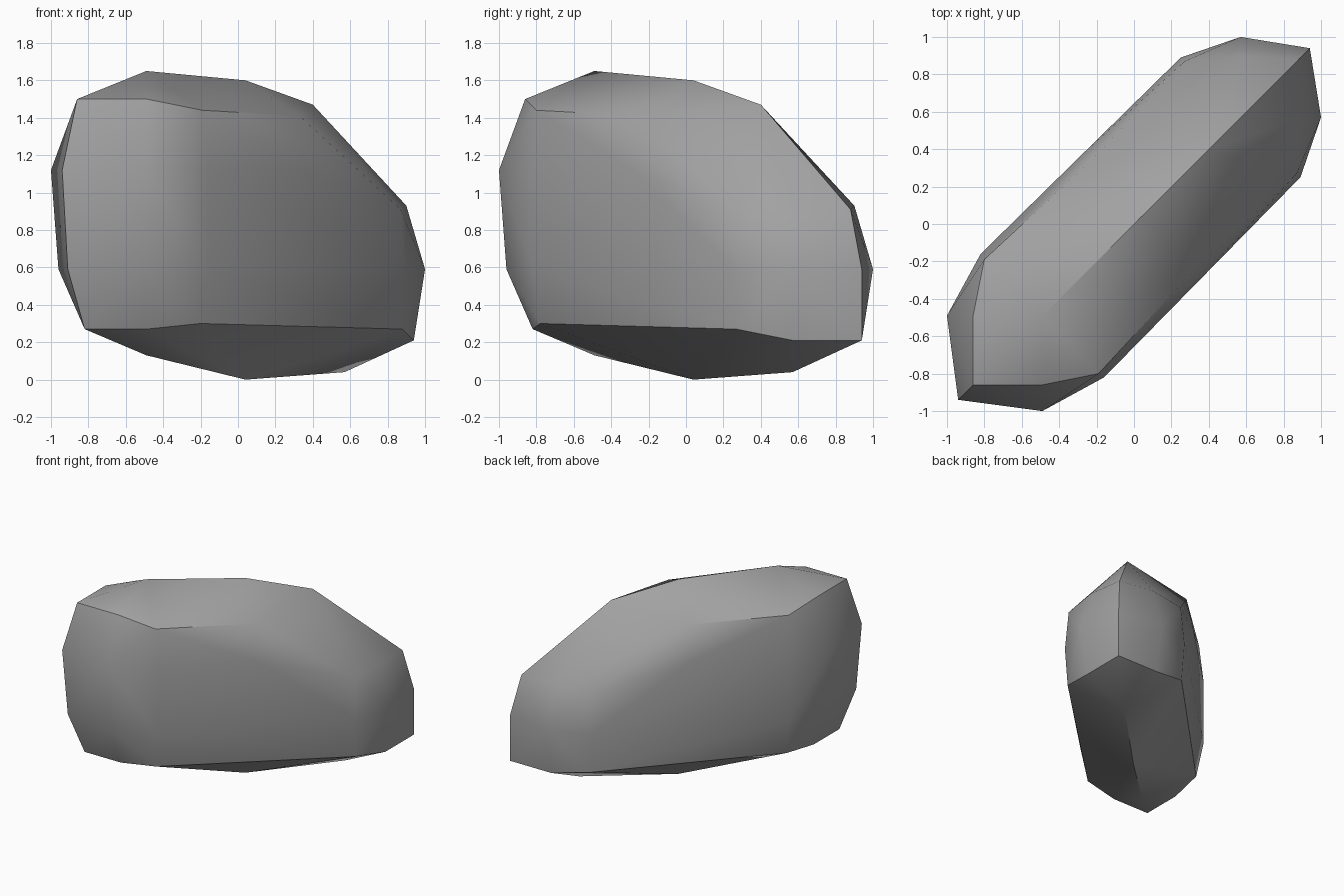
import bpy
import bmesh
import math

cube = bpy.data.objects.get("Cube")
if cube:
    bpy.data.objects.remove(cube, do_unlink=True)

# Grey rock material
mat = bpy.data.materials.new("stone_grey")
mat.use_nodes = True
GREY = (0.36, 0.36, 0.36, 1)
mat.diffuse_color = GREY
mat.node_tree.nodes["Principled BSDF"].inputs["Base Color"].default_value = GREY

# Points on the symmetry plane x = y, as (distance, height)
spine = [(-0.86, 1.51), (-0.94, 1.13), (-0.91, 0.6), (-0.82, 0.28),
         (-0.49, 0.14), (0.04, 0.01), (0.57, 0.05), (0.94, 0.22),
         (0.94, 0.6), (0.88, 0.92), (0.4, 1.48), (0.04, 1.61), (-0.49, 1.66)]

# One flank, mirrored across the plane
flank = [
    # rear end column
    (-0.49, -0.86, 1.51), (-0.49, -1, 1.13), (-0.49, -0.96, 0.6), (-0.49, -0.82, 0.28),
    # shoulder column
    (-0.19, -0.8, 1.45), (-0.16, -0.82, 1.13), (-0.16, -0.82, 0.6), (-0.2, -0.78, 0.31),
    # middle column
    (0.33, -0.24, 1.42), (0.37, -0.28, 1.13), (0.37, -0.28, 0.6), (0.33, -0.24, 0.28),
    # front shoulder column
    (0.87, 0.27, 0.92), (0.89, 0.25, 0.6), (0.88, 0.27, 0.28),
    # front end column
    (0.9, 0.57, 0.94), (1, 0.57, 0.6), (0.94, 0.57, 0.22),
]

# Wrap the points in one faceted skin
bm = bmesh.new()
for d, z in spine:
    bm.verts.new((d, d, z - 0.01))
for x, y, z in flank:
    bm.verts.new((x, y, z - 0.01))
    bm.verts.new((y, x, z - 0.01))
hull = bmesh.ops.convex_hull(bm, input=bm.verts[:])
spare = [v for v in bm.verts if not v.link_faces]
bmesh.ops.delete(bm, geom=spare, context='VERTS')
bmesh.ops.dissolve_limit(bm, angle_limit=math.radians(2), verts=bm.verts[:], edges=bm.edges[:])
bmesh.ops.recalc_face_normals(bm, faces=bm.faces[:])

mesh = bpy.data.meshes.new("rock")
bm.to_mesh(mesh)
bm.free()
mesh.materials.append(mat)
rock = bpy.data.objects.new("rock", mesh)
bpy.context.collection.objects.link(rock)

# Soft facets with hard rims
bpy.ops.object.select_all(action='DESELECT')
rock.select_set(True)
bpy.context.view_layer.objects.active = rock
bpy.ops.object.shade_smooth_by_angle(angle=math.radians(42))
